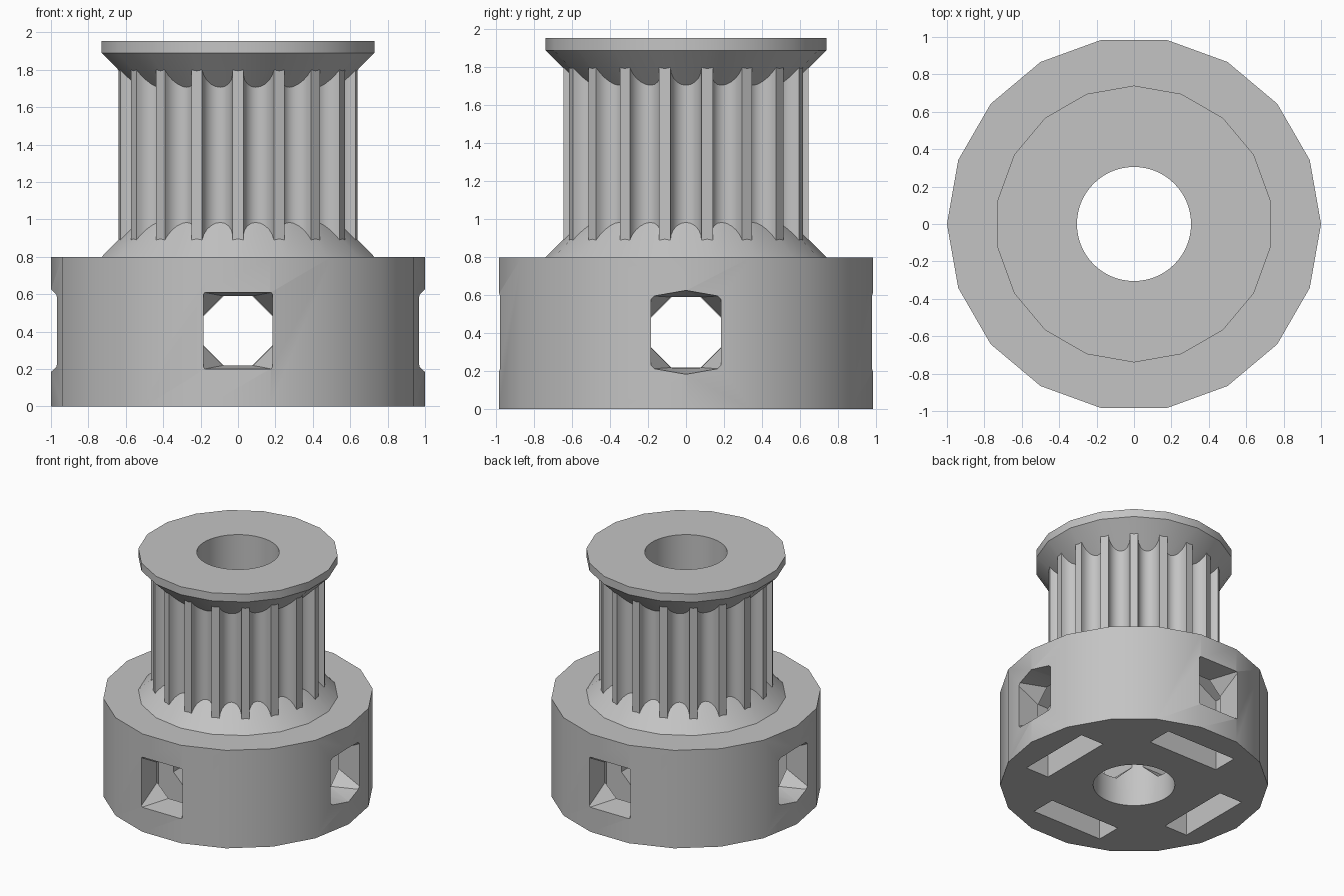
import bpy
import bmesh
from math import sin, cos, pi, radians
from mathutils import Matrix

if "Cube" in bpy.data.objects:
    bpy.data.objects.remove(bpy.data.objects["Cube"])

grey = bpy.data.materials.new("machined grey")
grey.use_nodes = True
colour = (0.55, 0.55, 0.55, 1)
grey.diffuse_color = colour
grey.node_tree.nodes["Principled BSDF"].inputs["Base Color"].default_value = colour

BORE = 0.305
SIDES = 18
SCREW_Z = 0.405


def make_object(name, bm):
    bmesh.ops.recalc_face_normals(bm, faces=bm.faces)
    mesh = bpy.data.meshes.new(name)
    bm.to_mesh(mesh)
    bm.free()
    obj = bpy.data.objects.new(name, mesh)
    bpy.context.collection.objects.link(obj)
    mesh.materials.append(grey)
    return obj


def loft(name, rings):
    """Skin equal-length rings of points and cap both ends."""
    bm = bmesh.new()
    loops = [[bm.verts.new(p) for p in ring] for ring in rings]
    count = len(loops[0])
    for low, high in zip(loops, loops[1:]):
        for i in range(count):
            j = (i + 1) % count
            bm.faces.new((low[i], low[j], high[j], high[i]))
    bm.faces.new(loops[0][::-1])
    bm.faces.new(loops[-1])
    return make_object(name, bm)


def hull(name, points, quarter):
    """Convex solid, turned by quarter turns about the axis."""
    bm = bmesh.new()
    for p in points:
        bm.verts.new(p)
    bmesh.ops.convex_hull(bm, input=bm.verts[:])
    bmesh.ops.transform(bm, matrix=Matrix.Rotation(quarter * pi / 2, 4, 'Z'), verts=bm.verts[:])
    return make_object(name, bm)


def circle(r, z, sides=SIDES, offset=0.0):
    return [(r * cos(offset + 2 * pi * i / sides), r * sin(offset + 2 * pi * i / sides), z)
            for i in range(sides)]


def cut(obj, cutter):
    cutter.hide_render = True
    mod = obj.modifiers.new("cut", 'BOOLEAN')
    mod.operation = 'DIFFERENCE'
    mod.solver = 'EXACT'
    mod.object = cutter
    bpy.context.view_layer.objects.active = obj
    bpy.ops.object.modifier_apply(modifier=mod.name)
    bpy.data.objects.remove(cutter)


# Toothed outline: flat tooth tips with rounded grooves between them
def tooth_outline(z, tip=0.645, half_tip=radians(2.7), depth=0.092, steps=10):
    pitch = 2 * pi / SIDES
    half_gap = tip * sin(pitch / 2 - half_tip)
    centre = tip * cos(pitch / 2 - half_tip)
    pts = []
    for i in range(SIDES):
        a = i * pitch
        for s in range(steps + 1):
            t = pi * s / steps
            x, y = centre - depth * sin(t), -half_gap * cos(t)
            pts.append((x * cos(a) - y * sin(a), x * sin(a) + y * cos(a), z))
    return pts


half_step = pi / SIDES
base = loft("base_hub", [circle(1, 0), circle(1, 0.8)])
core = loft("toothed_core", [tooth_outline(0.8), tooth_outline(1.89)])
collar = loft("lower_collar", [circle(0.74, 0.8, offset=half_step),
                               circle(0.5, 1.04, offset=half_step)])
flange = loft("upper_flange", [circle(0.5, 1.65, offset=half_step),
                               circle(0.74, 1.89, offset=half_step),
                               circle(0.74, 1.955, offset=half_step)])
parts = [base, core, collar, flange]

# Central shaft bore
for part in parts:
    cut(part, loft("bore_cutter", [circle(BORE, -0.2, 64), circle(BORE, 2.2, 64)]))


# Screw holes with flared mouths, and nut slots open at the bottom
def octagon(x):
    r = 0.185 / cos(pi / 8)
    return [(x, r * cos(pi / 8 + i * pi / 4), SCREW_Z + r * sin(pi / 8 + i * pi / 4))
            for i in range(8)]


for quarter in range(4):
    nut = [(x, y, z) for x in (0.57, 0.78)
           for y, z in ((-0.32, -0.1), (0.32, -0.1), (0.32, 0.59), (0, 0.775), (-0.32, 0.59))]
    cut(base, hull("nut_cutter", nut, quarter))
    cut(base, hull("screw_cutter", octagon(0.2) + octagon(0.77), quarter))
    if quarter % 2:
        mouth = [(1.0, y, SCREW_Z + h) for y in (-0.185, 0.185) for h in (-0.206, 0.206)]
    else:
        mouth = [(1.01, y, SCREW_Z + s * h) for s in (-1, 1)
                 for y, h in ((-0.185, 0.193), (0, 0.222), (0.185, 0.193))]
    cut(base, hull("mouth_cutter", octagon(0.77) + mouth, quarter))

# Smooth the curved walls and keep real edges sharp
for part in parts:
    bpy.ops.object.select_all(action='DESELECT')
    part.select_set(True)
    bpy.context.view_layer.objects.active = part
    bpy.ops.object.shade_smooth_by_angle(angle=radians(30))
